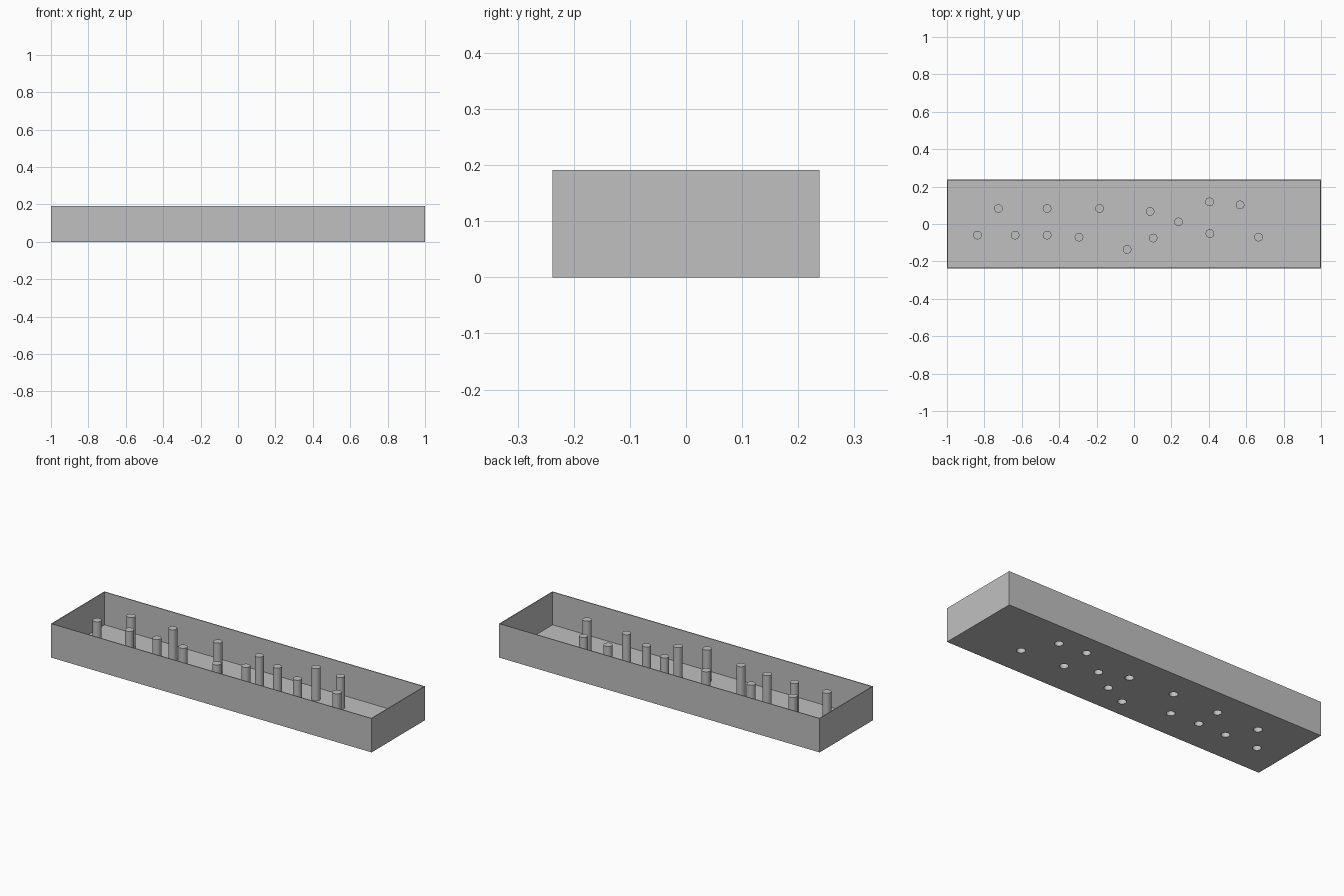
import bpy, bmesh
from mathutils import Matrix, Vector

cube = bpy.data.objects.get("Cube")
if cube:
    bpy.data.objects.remove(cube, do_unlink=True)

HALF_X, HALF_Y, HEIGHT = 1.0, 0.238, 0.191
WALL, FLOOR = 0.007, 0.006
PEG_TOP, PEG_R, SHELL, SIDES = 0.187, 0.023, 0.001, 32

# (x, y) of each peg
PEGS = [(-.837, -.059), (-.725, .083), (-.636, -.059), (-.465, .083),
        (-.465, -.059), (-.294, -.07), (-.184, .083), (-.037, -.136),
        (.086, .067), (.102, -.075), (.238, .011), (.404, .118),
        (.406, -.051), (.567, .102), (.666, -.07)]

grey = bpy.data.materials.new("mid grey")
grey.use_nodes = True
grey.diffuse_color = (0.53, 0.53, 0.53, 1)
grey.node_tree.nodes["Principled BSDF"].inputs["Base Color"].default_value = grey.diffuse_color


def add_object(name, bm):
    bmesh.ops.recalc_face_normals(bm, faces=bm.faces)
    mesh = bpy.data.meshes.new(name)
    bm.to_mesh(mesh)
    bm.free()
    mesh.materials.append(grey)
    obj = bpy.data.objects.new(name, mesh)
    bpy.context.collection.objects.link(obj)
    return obj


def activate(obj):
    bpy.ops.object.select_all(action='DESELECT')
    obj.select_set(True)
    bpy.context.view_layer.objects.active = obj


# Open tray: a box whose top is inset and pushed down to the floor
bm = bmesh.new()
bmesh.ops.create_cube(bm, size=1, matrix=Matrix.Translation((0, 0, HEIGHT / 2))
                      @ Matrix.Diagonal((2 * HALF_X, 2 * HALF_Y, HEIGHT, 1)))
top = max(bm.faces, key=lambda f: f.calc_center_median().z)
bmesh.ops.inset_region(bm, faces=[top], thickness=WALL)
inner = bmesh.ops.extrude_discrete_faces(bm, faces=[top])["faces"][0]
bmesh.ops.translate(bm, verts=inner.verts, vec=(0, 0, FLOOR - HEIGHT))
tray = add_object("tray", bm)

# Round openings through the floor under each peg
bm = bmesh.new()
for x, y in PEGS:
    bmesh.ops.create_cone(bm, cap_ends=True, segments=SIDES, depth=0.04,
                          radius1=PEG_R - SHELL / 2, radius2=PEG_R - SHELL / 2,
                          matrix=Matrix.Translation((x, y, 0)))
cutter = add_object("floor_hole_cutter", bm)
cutter.hide_render = True
cut = tray.modifiers.new("floor_holes", 'BOOLEAN')
cut.operation, cut.solver, cut.object = 'DIFFERENCE', 'EXACT', cutter
activate(tray)
bpy.ops.object.modifier_apply(modifier=cut.name)
bpy.data.objects.remove(cutter, do_unlink=True)

# Hollow pegs: a thin profile spun round, closed at the top and open below
r = PEG_R - SHELL
profile = [(0, PEG_TOP), (PEG_R, PEG_TOP), (PEG_R, 0), (r, 0),
           (r, PEG_TOP - SHELL), (0, PEG_TOP - SHELL)]
for i, (x, y) in enumerate(PEGS, 1):
    bm = bmesh.new()
    points = [bm.verts.new((px, 0, pz)) for px, pz in profile]
    edges = [bm.edges.new(pair) for pair in zip(points, points[1:])]
    bmesh.ops.spin(bm, geom=points + edges, cent=(0, 0, 0), axis=(0, 0, 1),
                   angle=6.283185307, steps=SIDES)
    bmesh.ops.remove_doubles(bm, verts=bm.verts, dist=1e-5)
    bmesh.ops.translate(bm, verts=bm.verts, vec=Vector((x, y, 0)))
    activate(add_object(f"peg_{i}", bm))
    bpy.ops.object.shade_smooth_by_angle()
